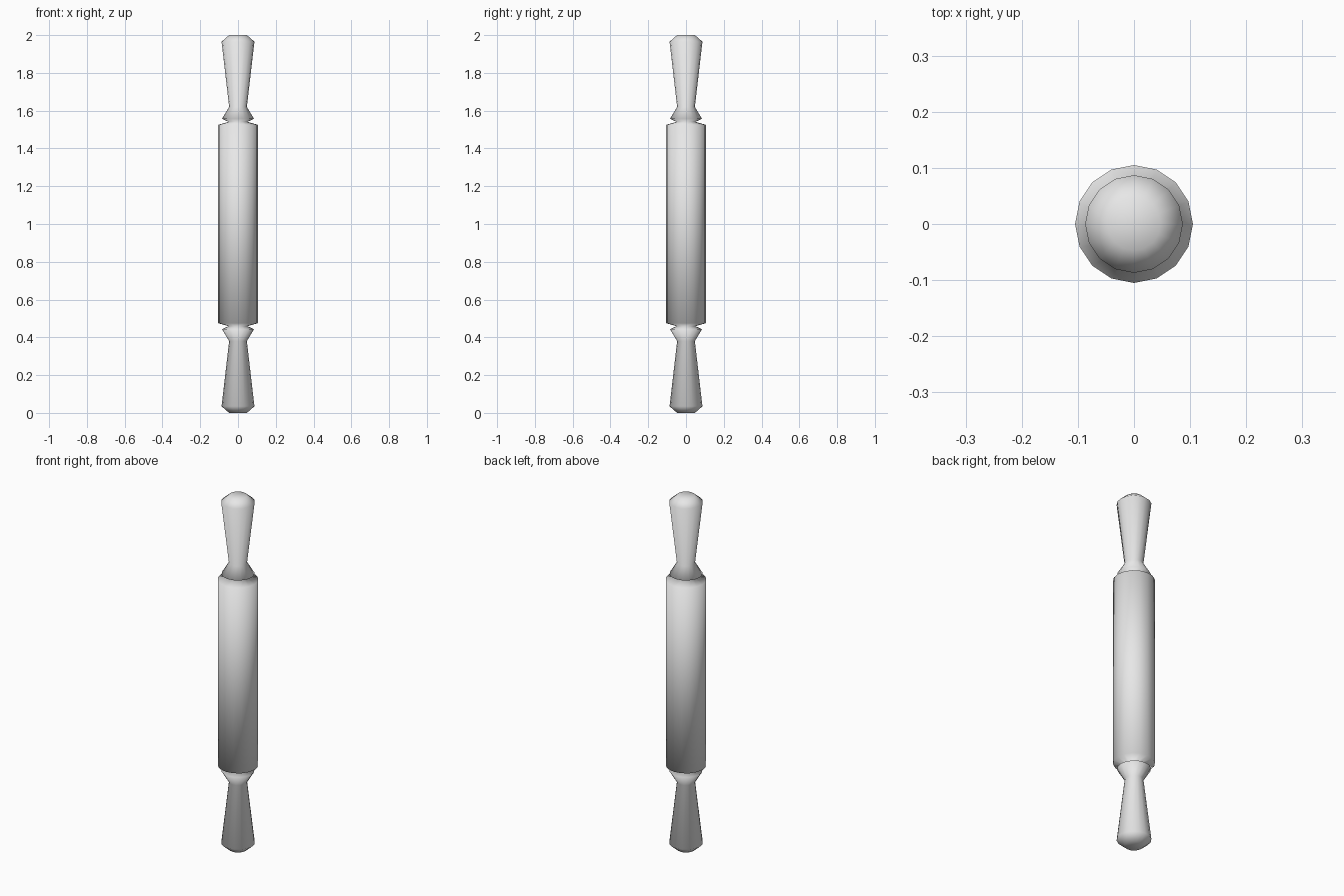
import bpy
import bmesh
from math import tau
from mathutils import Vector

cube = bpy.data.objects.get("Cube")
if cube:
    bpy.data.objects.remove(cube, do_unlink=True)

SIDES = 16
MIDDLE = 1.0

# Upper half of the lathe profile: (radius, height above the middle)
half = [
    (0.105, 0.525),  # roller rim
    (0.050, 0.541),  # groove between roller and handle
    (0.085, 0.557),  # handle collar
    (0.047, 0.620),  # handle neck
    (0.087, 0.965),  # handle knob
    (0.047, 1.000),  # rounded end
    (0.000, 1.000),  # end centre
]
profile = [(r, -h) for r, h in reversed(half)] + half

# Turn the profile around the z axis
bm = bmesh.new()
verts = [bm.verts.new((r, 0, MIDDLE + h)) for r, h in profile]
edges = [bm.edges.new(pair) for pair in zip(verts, verts[1:])]
bmesh.ops.spin(bm, geom=verts + edges, cent=Vector(), axis=(0, 0, 1),
               angle=tau, steps=SIDES, use_merge=False)
bmesh.ops.remove_doubles(bm, verts=bm.verts[:], dist=0.0005)
bmesh.ops.recalc_face_normals(bm, faces=bm.faces[:])
for face in bm.faces:
    face.smooth = True

mesh = bpy.data.meshes.new("rolling_pin")
bm.to_mesh(mesh)
bm.free()

# Single plain colour
mat = bpy.data.materials.new("light_grey")
mat.use_nodes = True
grey = (0.8, 0.8, 0.8, 1)
mat.diffuse_color = grey
for node in mat.node_tree.nodes:
    if node.type == "BSDF_PRINCIPLED":
        node.inputs["Base Color"].default_value = grey
mesh.materials.append(mat)

pin = bpy.data.objects.new("rolling_pin", mesh)
bpy.context.collection.objects.link(pin)
